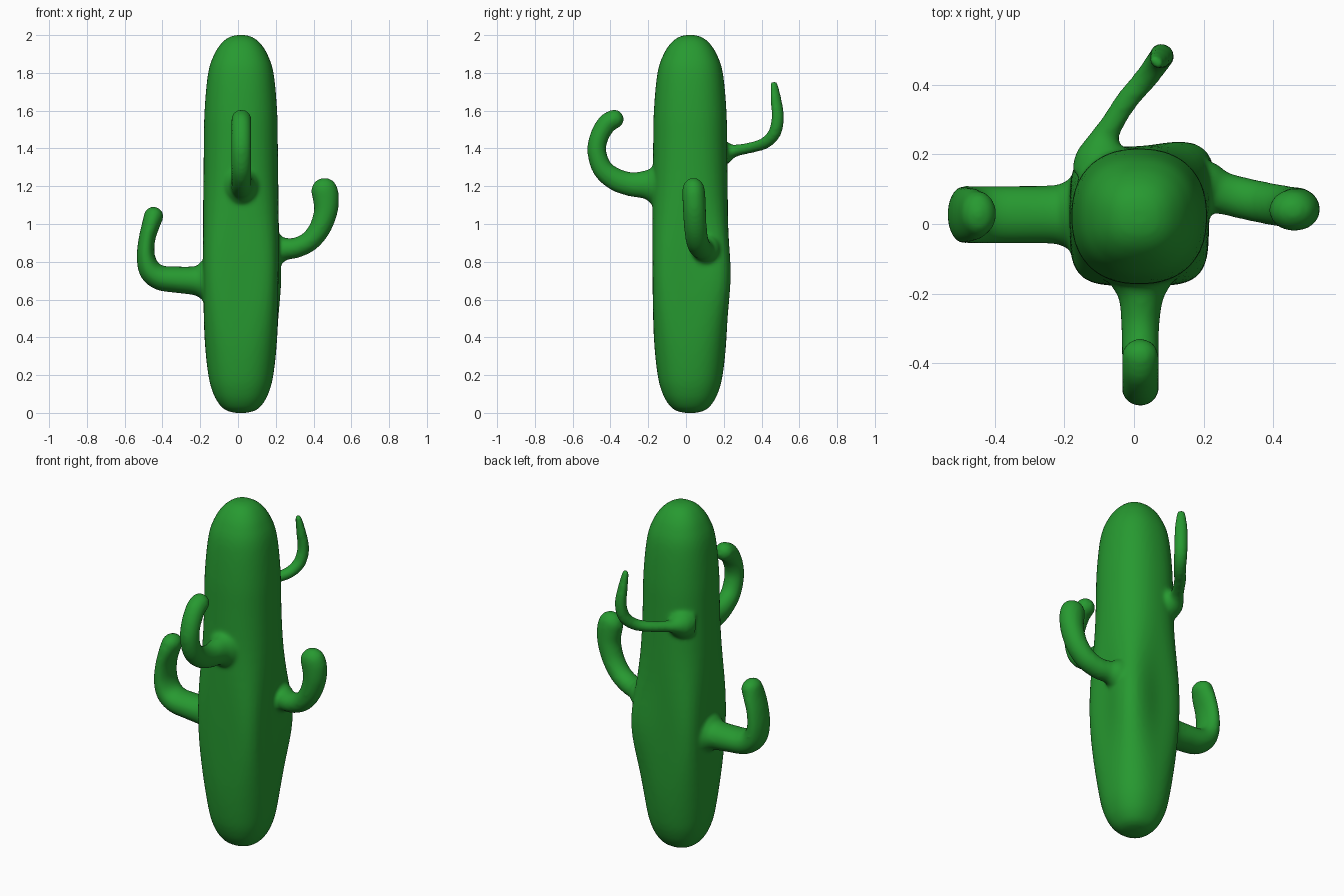
import bpy, bmesh, math
from mathutils import Vector
from mathutils.geometry import interpolate_bezier

if "Cube" in bpy.data.objects:
    bpy.data.objects.remove(bpy.data.objects["Cube"])

SIDES = 48
bm = bmesh.new()


def skin(rings):
    """Join closed rings of points into a capped tube."""
    loops = [[bm.verts.new(p) for p in ring] for ring in rings]
    for a, b in zip(loops, loops[1:]):
        for i in range(SIDES):
            j = (i + 1) % SIDES
            bm.faces.new((a[i], a[j], b[j], b[i]))
    bm.faces.new(loops[0][::-1])
    bm.faces.new(loops[-1])


def smooth_path(rows, steps=8):
    """Catmull-Rom interpolation of rows of numbers."""
    ext = [rows[0]] + rows + [rows[-1]]
    out = []
    for a, b, c, d in zip(ext, ext[1:], ext[2:], ext[3:]):
        for k in range(steps):
            t = k / steps
            out.append([q + 0.5 * t * (r - p + t * (2*p - 5*q + 4*r - s + t * (3*(q - r) + s - p)))
                        for p, q, r, s in zip(a, b, c, d)])
    return out + [rows[-1]]


def arm(rows, side):
    """Rows are x, y, z, radius in the bend plane, radius across it."""
    path = smooth_path(rows)
    side = Vector(side).normalized()
    pts = [Vector(r[:3]) for r in path]
    rings = []

    def ring(c, t, r, w):
        s = (side - t * side.dot(t)).normalized()
        u = t.cross(s)
        rings.append([c + s * w * math.cos(a) + u * r * math.sin(a)
                      for a in (2 * math.pi * i / SIDES for i in range(SIDES))])

    for i, row in enumerate(path):
        t = (pts[min(i + 1, len(pts) - 1)] - pts[max(i - 1, 0)]).normalized()
        ring(pts[i], t, row[3], row[4])
    # rounded tip
    r, w = path[-1][3:]
    for k in range(1, 8):
        a = k / 8 * math.pi / 2
        ring(pts[-1] + t * r * math.sin(a), t, r * math.cos(a), w * math.cos(a))


    skin(rings)


# trunk: height, half width
profile = [(0, .03), (.012, .075), (.04, .11), (.1, .145), (.2, .172), (.4, .192),
           (.7, .199), (1, .2), (1.4, .196), (1.6, .192), (1.8, .173),
           (1.9, .14), (1.96, .1), (1.99, .06), (2.0, .025)]
rings = []
for z, r in smooth_path([list(p) for p in profile], 6):
    n = 2.3 + 2.0 * math.exp(-((z - .75) / .3) ** 2)
    swell = .03 * math.exp(-((z - .72) / .22) ** 2)
    ring = []
    for i in range(SIDES):
        a = 2 * math.pi * i / SIDES
        c, s = math.cos(a), math.sin(a)
        rad = r / (abs(c) ** n + abs(s) ** n) ** (1 / n)
        rad += swell * max(0, math.cos(a - math.pi / 4)) ** 8
        ring.append((.015 + rad * c, .022 + rad * s, z))
    rings.append(ring)
skin(rings)

# left arm
arm([[-.1, .027, .70, .13, .12], [-.185, .027, .70, .105, .10], [-.225, .027, .70, .078, .085],
     [-.32, .027, .705, .07, .083], [-.41, .027, .715, .066, .083], [-.465, .027, .755, .06, .083],
     [-.488, .027, .83, .048, .083], [-.482, .027, .92, .044, .08], [-.46, .027, 1.0, .048, .075],
     [-.447, .03, 1.04, .052, .065]], (0, 1, 0))
# right arm
arm([[.12, .11, .86, .10, .10], [.21, .10, .865, .085, .08], [.25, .09, .868, .06, .062],
     [.31, .075, .875, .054, .06], [.38, .06, .91, .054, .06], [.435, .05, .98, .057, .06],
     [.465, .045, 1.07, .063, .061], [.465, .042, 1.14, .07, .061],
     [.458, .04, 1.175, .07, .06]], (0, 1, 0))
# front arm
arm([[.02, -.08, 1.20, .13, .11], [.02, -.165, 1.205, .105, .09], [.02, -.215, 1.208, .076, .064],
     [.018, -.29, 1.21, .064, .055], [.018, -.37, 1.235, .06, .053], [.018, -.44, 1.29, .054, .053],
     [.018, -.472, 1.38, .05, .053], [.018, -.46, 1.46, .05, .053],
     [.018, -.42, 1.53, .052, .053], [.018, -.38, 1.555, .051, .053]], (1, 0, 0))
# back arm
arm([[-.09, .15, 1.375, .09, .09], [-.09, .205, 1.38, .07, .075], [-.085, .245, 1.385, .038, .045],
     [-.065, .285, 1.393, .030, .034], [-.02, .355, 1.407, .029, .033], [.035, .42, 1.43, .031, .034],
     [.07, .468, 1.48, .033, .036], [.082, .486, 1.56, .031, .036],
     [.075, .478, 1.65, .026, .034], [.065, .466, 1.74, .017, .024]], (.75, -.66, 0))

bmesh.ops.recalc_face_normals(bm, faces=bm.faces)
mesh = bpy.data.meshes.new("cactus_body")
bm.to_mesh(mesh)
bm.free()
cactus = bpy.data.objects.new("cactus_body", mesh)
bpy.context.collection.objects.link(cactus)

# fuse the trunk and arms into one skin with soft joints
remesh = cactus.modifiers.new("fuse", 'REMESH')
remesh.mode = 'VOXEL'
remesh.voxel_size = .01
remesh.use_smooth_shade = True
soften = cactus.modifiers.new("soften", 'SMOOTH')
soften.factor = .5
soften.iterations = 10

green = bpy.data.materials.new("cactus_green")
green.diffuse_color = (.02, .32, .03, 1)
green.use_nodes = True
green.node_tree.nodes["Principled BSDF"].inputs["Base Color"].default_value = green.diffuse_color
mesh.materials.append(green)
